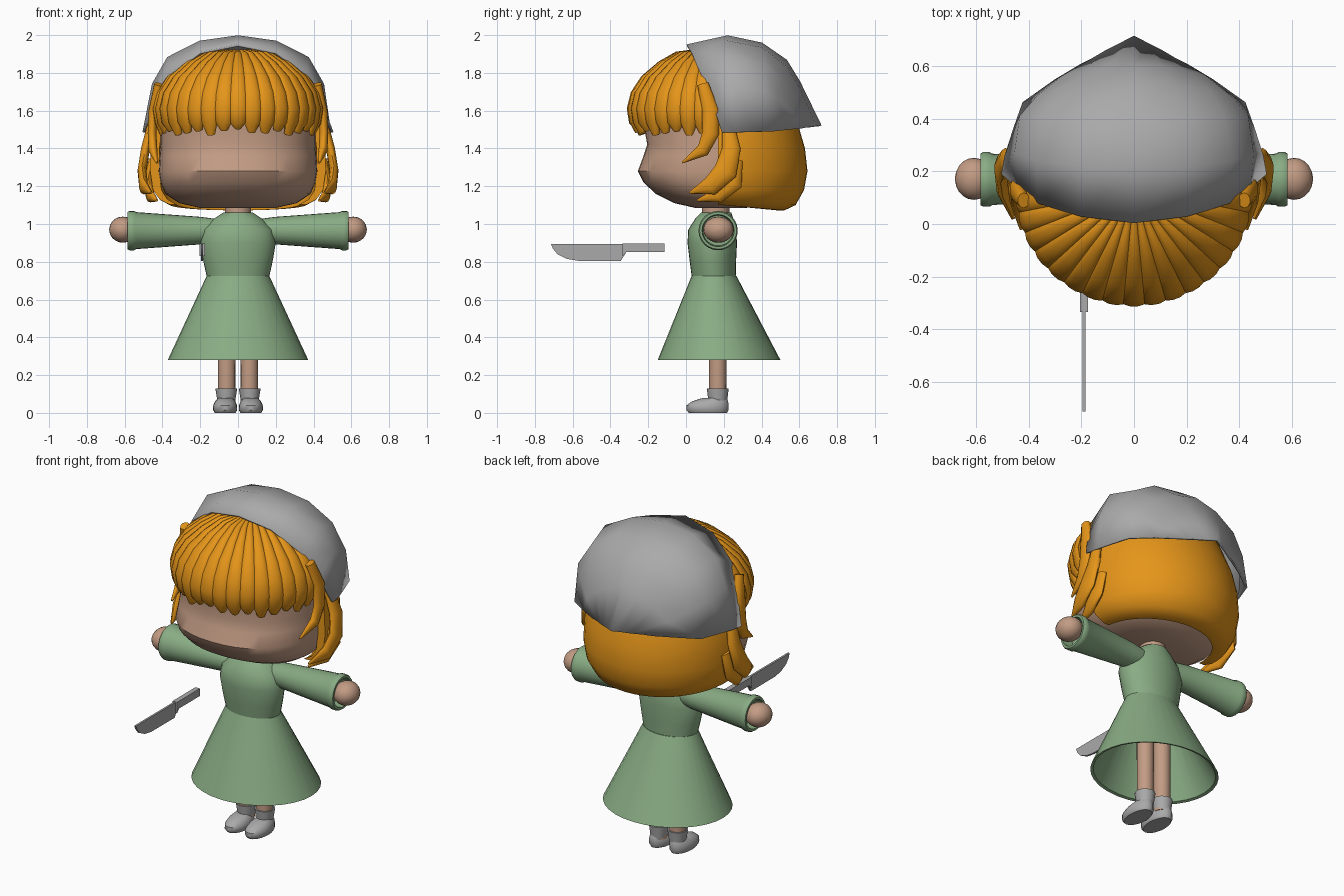
import bpy, bmesh
from math import sin, cos, pi, radians, copysign
from mathutils import Vector as V

cube = bpy.data.objects.get("Cube")
if cube:
    bpy.data.objects.remove(cube)


def material(name, rgb):
    m = bpy.data.materials.new(name)
    m.use_nodes = True
    m.diffuse_color = (*rgb, 1)
    m.node_tree.nodes["Principled BSDF"].inputs["Base Color"].default_value = (*rgb, 1)
    return m


SKIN = material("skin", (0.54, 0.33, 0.23))
HAIR = material("golden_hair", (0.78, 0.30, 0.01))
GREEN = material("green_cloth", (0.25, 0.41, 0.23))
GREY = material("grey", (0.40, 0.40, 0.40))


def finish(name, bm, mat, angle=40):
    bmesh.ops.recalc_face_normals(bm, faces=bm.faces)
    mesh = bpy.data.meshes.new(name)
    bm.to_mesh(mesh)
    bm.free()
    mesh.materials.append(mat)
    ob = bpy.data.objects.new(name, mesh)
    bpy.context.collection.objects.link(ob)
    bpy.ops.object.select_all(action='DESELECT')
    ob.select_set(True)
    bpy.context.view_layer.objects.active = ob
    bpy.ops.object.shade_smooth_by_angle(angle=radians(angle))
    return ob


def ring(c, u, v, n=24, power=1.0):
    """Closed ellipse around c; power below 1 makes it squarer."""
    def soft(t):
        return copysign(abs(t) ** power, t)
    return [c + u * soft(cos(2 * pi * i / n)) + v * soft(sin(2 * pi * i / n))
            for i in range(n)]


def skin_sections(bm, sections):
    """Bridge closed sections of equal length and cap both ends."""
    rows = [[bm.verts.new(p) for p in s] for s in sections]
    n = len(rows[0])
    for a, b in zip(rows, rows[1:]):
        for i in range(n):
            j = (i + 1) % n
            bm.faces.new((a[i], a[j], b[j], b[i]))
    bm.faces.new(rows[0])
    bm.faces.new(rows[-1])


def loft(name, mat, sections, angle=40):
    bm = bmesh.new()
    skin_sections(bm, sections)
    return finish(name, bm, mat, angle)


def stack(name, mat, rows, x=0.0, n=24, power=1.0):
    """Upright loft; each row is height, half width, front y, back y."""
    return loft(name, mat, [
        ring(V((x, (f + b) / 2, z)), V((rx, 0, 0)), V((0, (b - f) / 2, 0)), n, power)
        for z, rx, f, b in rows])


def add_strand(bm, path, widths, normals, thick):
    """Flattened tapering lock of hair along a path."""
    secs = []
    for i, p in enumerate(path):
        t = (path[min(i + 1, len(path) - 1)] - path[max(i - 1, 0)]).normalized()
        side = t.cross(normals[i]).normalized()
        out = side.cross(t).normalized()
        secs.append(ring(p, side * widths[i], out * thick * min(1, widths[i] / 0.02), 10))
    skin_sections(bm, secs)


# Head and neck
stack("head", SKIN, [
    (1.085, 0.20, 0.05, 0.32), (1.11, 0.31, -0.06, 0.40), (1.16, 0.385, -0.16, 0.47),
    (1.22, 0.41, -0.225, 0.52), (1.28, 0.42, -0.255, 0.55), (1.36, 0.415, -0.225, 0.55),
    (1.42, 0.41, -0.205, 0.53), (1.5, 0.41, -0.22, 0.52), (1.64, 0.39, -0.21, 0.50),
    (1.78, 0.30, -0.11, 0.42), (1.86, 0.16, 0.02, 0.30)], n=40, power=0.9)
stack("neck", SKIN, [(1.0, 0.07, 0.085, 0.23), (1.12, 0.07, 0.085, 0.23)])

# Dress: closed torso and a hollow skirt
stack("bodice", GREEN, [
    (0.71, 0.163, 0.032, 0.263), (0.8, 0.183, 0.02, 0.265), (0.9, 0.2, 0.008, 0.27),
    (0.97, 0.185, 0.012, 0.265), (1.03, 0.125, 0.05, 0.25), (1.06, 0.08, 0.08, 0.24)], n=32)
stack("skirt", GREEN, [
    (0.70, 0.15, 0.05, 0.25), (0.285, 0.355, -0.135, 0.485),
    (0.28, 0.372, -0.15, 0.5), (0.725, 0.166, 0.03, 0.267)], n=32)

# Arms, legs and shoes
for side, s in (("left", 1), ("right", -1)):
    sleeve = [(0.1, 0.06), (0.2, 0.073), (0.54, 0.098), (0.55, 0.104), (0.575, 0.104),
              (0.585, 0.098), (0.585, 0.085), (0.52, 0.08)]
    loft(f"{side}_sleeve", GREEN, [
        ring(V((s * x, 0.17, 0.965)), V((0, r, 0)), V((0, 0, r))) for x, r in sleeve])
    hand = []
    for k in range(11):
        a = pi * (0.02 + 0.096 * k)
        hand.append(ring(V((s * (0.61 - 0.072 * cos(a)), 0.172, 0.97)),
                         V((0, 0.08 * sin(a), 0)), V((0, 0, 0.069 * sin(a)))))
    loft(f"{side}_hand", SKIN, hand)
    stack(f"{side}_leg", SKIN, [(0.05, 0.046, 0.122, 0.214), (0.6, 0.048, 0.12, 0.216)],
          x=s * 0.06, n=16)
    stack(f"{side}_boot_cuff", GREY, [
        (0.05, 0.045, 0.12, 0.217), (0.13, 0.058, 0.11, 0.226),
        (0.13, 0.05, 0.118, 0.218), (0.1, 0.046, 0.122, 0.214)], x=s * 0.062, n=16)
    stack(f"{side}_shoe", GREY, [
        (0, 0.055, 0.015, 0.218), (0.015, 0.064, 0.002, 0.225), (0.04, 0.063, 0.003, 0.226),
        (0.06, 0.054, 0.03, 0.223), (0.078, 0.038, 0.085, 0.215)], x=s * 0.068, n=20)

# Back hair: half shell wrapped behind the head
shell = []
for z, rx, ry in [(1.072, 0.36, 0.35), (1.1, 0.415, 0.41), (1.18, 0.45, 0.455),
                  (1.28, 0.465, 0.473), (1.4, 0.462, 0.46), (1.52, 0.445, 0.425),
                  (1.7, 0.38, 0.35), (1.82, 0.24, 0.22)]:
    arc = [(cos(pi * i / 24), sin(pi * i / 24)) for i in range(25)]
    drop = 0.03 if z < 1.15 else 0
    outer = [V((rx * c, 0.17 + ry * q, z + drop * (1 - q))) for c, q in arc]
    inner = [V((0.9 * rx * c, 0.17 + 0.9 * ry * q, z + drop * (1 - q))) for c, q in arc]
    shell.append(outer + inner[::-1])
loft("back_hair", HAIR, shell)

# Fringe: strands fanned over a dome, with a smooth cap filling the gaps
PROFILE = [(0.2, 1.915), (0.4, 1.895), (0.6, 1.845), (0.8, 1.77), (0.92, 1.69),
           (0.965, 1.61), (0.94, 1.54), (0.88, 1.49)]
CENTRE = V((0, 0.13, 0))
loft("fringe_cap", HAIR, [
    ring(CENTRE + V((0, 0, z - 0.005)), V((0.44 * r, 0, 0)), V((0, 0.425 * r, 0)), 32)
    for r, z in PROFILE[:-1]])
bm = bmesh.new()
COUNT = 17
for k in range(COUNT):
    a = radians(-84 + 168 * k / (COUNT - 1))
    d = V((0.45 * sin(a), -0.44 * cos(a), 0))
    lift = 0.012 * (k % 3) - (0.0 if abs(a) < 0.3 else 0.015)
    path = [CENTRE + d * r + V((0, 0, z)) for r, z in PROFILE]
    path[-1].z += lift
    widths = [0.05 * r for r, z in PROFILE[:-1]] + [0.022]
    normals = [(d.normalized() * r + V((0, 0, 1.05 - r))).normalized() for r, z in PROFILE]
    add_strand(bm, path, widths, normals, 0.02)
finish("fringe", bm, HAIR, 60)

# Locks framing the face
LOCKS = {
    "temple_lock": ([(0.42, 0.09, 1.74), (0.45, 0.13, 1.6), (0.455, 0.13, 1.48),
                     (0.45, 0.09, 1.39), (0.43, -0.02, 1.325)],
                    [0.03, 0.045, 0.045, 0.035, 0.005]),
    "cheek_lock": ([(0.45, 0.22, 1.55), (0.49, 0.24, 1.4), (0.508, 0.21, 1.28),
                    (0.5, 0.13, 1.2), (0.46, 0.02, 1.165)],
                   [0.03, 0.05, 0.062, 0.05, 0.006]),
    "jaw_lock": ([(0.45, 0.26, 1.34), (0.475, 0.24, 1.22), (0.465, 0.17, 1.15),
                  (0.43, 0.06, 1.125)], [0.04, 0.06, 0.04, 0.006]),
}
for name, (points, widths) in LOCKS.items():
    for side, s in (("left", 1), ("right", -1)):
        bm = bmesh.new()
        add_strand(bm, [V((s * x, y, z)) for x, y, z in points], widths,
                   [V((s, 0, 0))] * len(points), 0.024)
        finish(f"{side}_{name}", bm, HAIR, 60)

# Kerchief: ribs from the crown line down to the hem, mirrored
RIBS = [
    [(0, 0.005, 1.945), (0.2, 0.03, 1.905), (0.36, 0.08, 1.79), (0.44, 0.14, 1.64), (0.5, 0.19, 1.485)],
    [(0, 0.22, 1.993), (0.2, 0.22, 1.965), (0.37, 0.24, 1.88), (0.45, 0.27, 1.74), (0.487, 0.26, 1.485)],
    [(0, 0.4, 1.955), (0.19, 0.4, 1.93), (0.34, 0.41, 1.84), (0.43, 0.41, 1.7), (0.455, 0.36, 1.488)],
    [(0, 0.53, 1.865), (0.14, 0.53, 1.83), (0.28, 0.51, 1.76), (0.37, 0.48, 1.66), (0.42, 0.46, 1.49)],
    [(0, 0.6, 1.75), (0.1, 0.6, 1.71), (0.19, 0.58, 1.66), (0.27, 0.56, 1.59), (0.3, 0.545, 1.5)],
    [(0, 0.712, 1.52), (0.05, 0.685, 1.517), (0.1, 0.66, 1.513), (0.15, 0.63, 1.51), (0.2, 0.605, 1.505)]]
bm = bmesh.new()
grid = [[bm.verts.new((-x, y, z)) for x, y, z in rib[:0:-1]] + [bm.verts.new(p) for p in rib]
        for rib in RIBS]
for a, b in zip(grid, grid[1:]):
    for i in range(len(a) - 1):
        bm.faces.new((a[i], a[i + 1], b[i + 1], b[i]))
kerchief = finish("kerchief", bm, GREY, 50)
thickness = kerchief.modifiers.new("thickness", 'SOLIDIFY')
thickness.thickness = 0.012
thickness.offset = 0


# Knife: flat outlines given thickness across x
def plate(name, outline, half):
    loft(name, GREY, [[V((-0.19 + h, y, z)) for y, z in outline] for h in (-half, half)], 30)


plate("knife_blade", [(-0.715, 0.895), (-0.32, 0.895), (-0.32, 0.845), (-0.345, 0.805),
                      (-0.57, 0.805), (-0.63, 0.815), (-0.68, 0.84), (-0.705, 0.87)], 0.006)
plate("knife_handle", [(-0.335, 0.897), (-0.115, 0.897), (-0.115, 0.852),
                       (-0.315, 0.852), (-0.335, 0.83)], 0.015)
